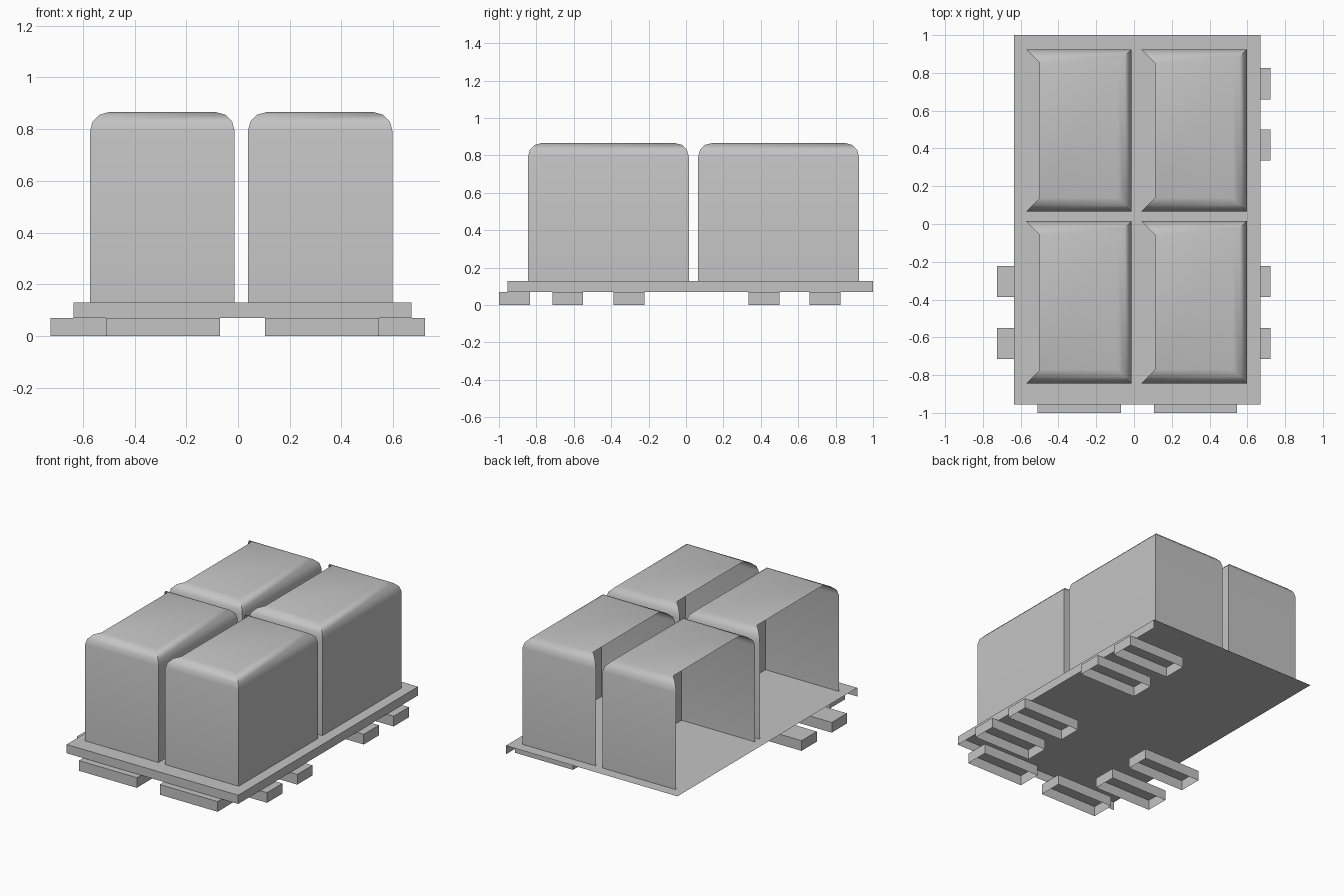
import bpy
import bmesh
import math

cube = bpy.data.objects.get("Cube")
if cube:
    bpy.data.objects.remove(cube, do_unlink=True)

# One plain grey for everything
grey = bpy.data.materials.new("plain grey")
grey.use_nodes = True
colour = (0.55, 0.55, 0.55, 1)
grey.diffuse_color = colour
grey.node_tree.nodes["Principled BSDF"].inputs["Base Color"].default_value = colour


def make_shell(name, x0, x1, y0, y1, rings, is_open):
    """Stack rectangles given as (height, inset), then drop the open faces."""
    bm = bmesh.new()
    loops = []
    for z, d in rings:
        corners = [(x0 + d, y0 + d), (x1 - d, y0 + d),
                   (x1 - d, y1 - d), (x0 + d, y1 - d)]
        loops.append([bm.verts.new((x, y, z)) for x, y in corners])
    for low, high in zip(loops, loops[1:]):
        for i in range(4):
            j = (i + 1) % 4
            bm.faces.new((low[i], low[j], high[j], high[i]))
    bm.faces.new(loops[0][::-1])
    bm.faces.new(loops[-1])
    bm.normal_update()
    gaps = [f for f in bm.faces if is_open(f.normal)]
    bmesh.ops.delete(bm, geom=gaps, context='FACES')
    mesh = bpy.data.meshes.new(name)
    bm.to_mesh(mesh)
    bm.free()
    mesh.materials.append(grey)
    mesh.shade_smooth()
    mesh.set_sharp_from_angle(angle=math.radians(35))
    obj = bpy.data.objects.new(name, mesh)
    bpy.context.collection.objects.link(obj)
    return obj


# Base plate: top with a rim on the front and +x sides only
PLATE_LOW, PLATE_TOP = 0.07, 0.13
make_shell("base_plate", -0.635, 0.67, -0.955, 1.0,
           [(PLATE_LOW, 0), (PLATE_TOP, 0)],
           lambda n: n.z < -0.5 or n.x < -0.5 or n.y > 0.5)

# Four rounded blocks, open underneath and on the -x side
HEIGHT, RADIUS, STEPS = 0.866, 0.073, 3
block_rings = [(PLATE_TOP, 0)]
for k in range(STEPS + 1):
    a = math.pi / 2 * k / STEPS
    block_rings.append((HEIGHT - RADIUS * (1 - math.sin(a)),
                        RADIUS * (1 - math.cos(a))))
for side, x in (("right", -0.572), ("left", 0.038)):
    for end, y in (("front", -0.845), ("back", 0.065)):
        make_shell(f"{end}_{side}_block", x, x + 0.559, y, y + 0.86,
                   block_rings, lambda n: n.z < -0.5 or n.x < -0.1)

# Low feet peeking out from under the plate, hollow below
LONG, SHORT = 0.44, 0.165


def make_foot(name, x, y, dx, dy):
    make_shell(name, x, x + dx, y, y + dy, [(0, 0), (PLATE_LOW, 0)],
               lambda n: n.z < -0.5)


for i, x in enumerate((-0.51, 0.105)):
    make_foot(f"front_foot_{i + 1}", x, -1.0, LONG, SHORT)
for i, y in enumerate((-0.715, -0.387, 0.335, 0.66)):
    make_foot(f"left_foot_{i + 1}", 0.722 - LONG, y, LONG, SHORT)
    if y < 0:
        make_foot(f"right_foot_{i + 1}", -0.724, y, LONG, SHORT)
